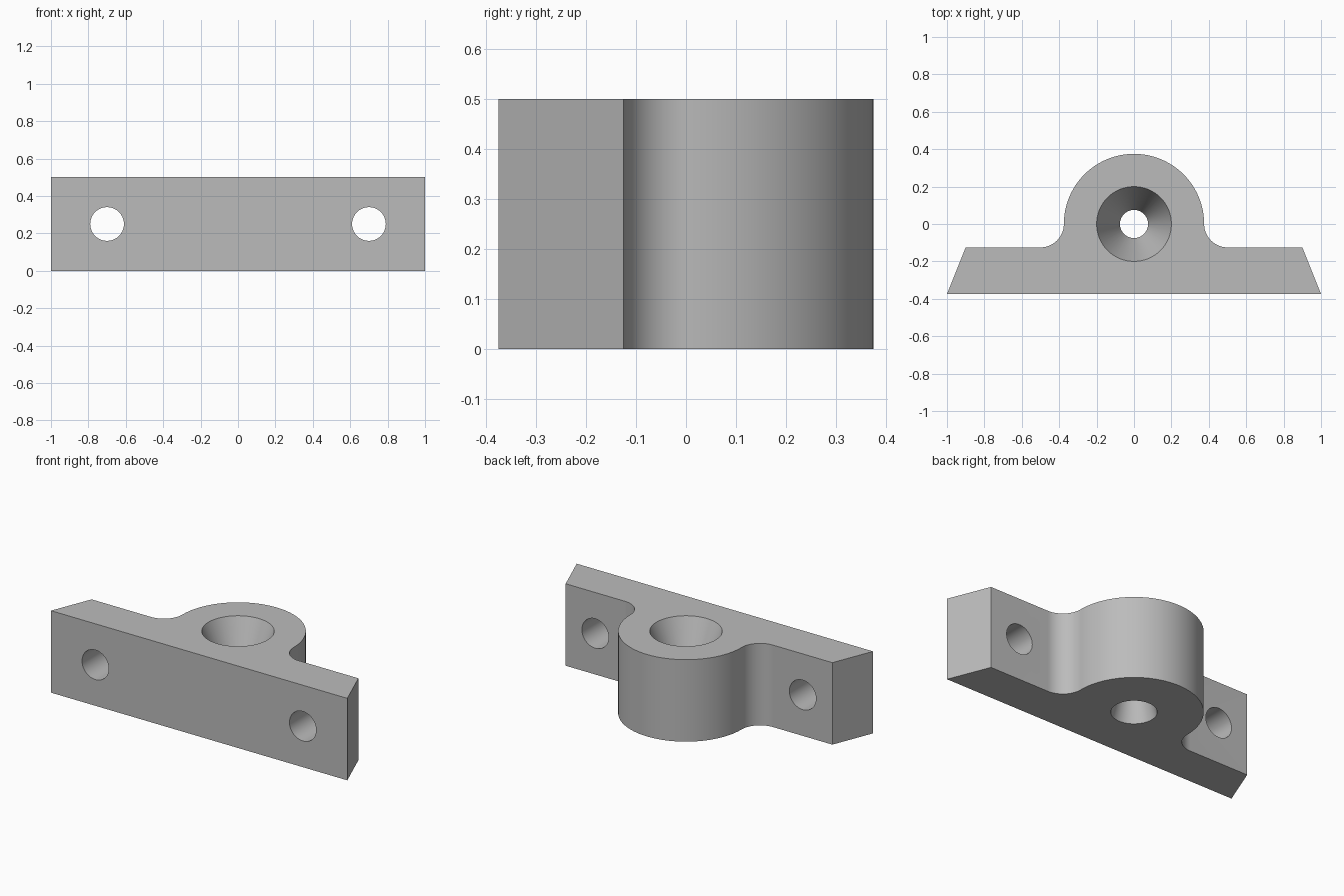
import bpy, bmesh, math
from mathutils import Matrix

if "Cube" in bpy.data.objects:
    bpy.data.objects.remove(bpy.data.objects["Cube"])

HEIGHT = 0.5
BOSS_R = 0.375
FILLET_R = 0.125

grey = bpy.data.materials.new("plain_grey")
grey.use_nodes = True
colour = (0.5, 0.5, 0.5, 1)
grey.diffuse_color = colour
grey.node_tree.nodes["Principled BSDF"].inputs["Base Color"].default_value = colour


def make_object(name, bm):
    bmesh.ops.recalc_face_normals(bm, faces=bm.faces)
    mesh = bpy.data.meshes.new(name)
    bm.to_mesh(mesh)
    bm.free()
    mesh.materials.append(grey)
    obj = bpy.data.objects.new(name, mesh)
    bpy.context.collection.objects.link(obj)
    return obj


def arc(cx, cy, r, start, end, steps):
    angles = [math.radians(start + (end - start) * i / steps) for i in range(steps + 1)]
    return [(cx + r * math.cos(a), cy + r * math.sin(a)) for a in angles]


def frustum(bm, r_low, r_high, z_low, z_high):
    bmesh.ops.create_cone(bm, cap_ends=True, segments=96, radius1=r_low, radius2=r_high,
                          depth=z_high - z_low,
                          matrix=Matrix.Translation((0, 0, (z_low + z_high) / 2)))


# Plan outline: tapered foot, fillet and round boss, mirrored about x = 0
half = [(1, -BOSS_R), (0.9, -FILLET_R)]
half += arc(BOSS_R + FILLET_R, 0, FILLET_R, 270, 180, 20)
half += arc(0, 0, BOSS_R, 0, 90, 36)[1:]
outline = half + [(-x, y) for x, y in reversed(half[:-1])]

bm = bmesh.new()
base = bm.faces.new([bm.verts.new((x, y, 0)) for x, y in outline])
extruded = bmesh.ops.extrude_face_region(bm, geom=[base])
top = [v for v in extruded["geom"] if isinstance(v, bmesh.types.BMVert)]
bmesh.ops.translate(bm, verts=top, vec=(0, 0, HEIGHT))
bracket = make_object("mounting_bracket", bm)

# Boss bore: a funnel from each end meeting in a narrow throat
cutters = []
THROAT_Z, THROAT_R, OVER = 0.2, 0.075, 0.05
for name, mouth_r, mouth_z in (("upper_bore", 0.2, HEIGHT), ("lower_bore", 0.125, 0)):
    slope = (mouth_r - THROAT_R) / abs(mouth_z - THROAT_Z)
    bm = bmesh.new()
    if mouth_z > THROAT_Z:
        frustum(bm, THROAT_R, mouth_r + slope * OVER, THROAT_Z, mouth_z + OVER)
    else:
        frustum(bm, mouth_r + slope * OVER, THROAT_R, mouth_z - OVER, THROAT_Z + 0.0005)
    cutters.append(make_object(name, bm))

# Two bolt holes through the foot, front to back
for side, x in (("left", 0.7), ("right", -0.7)):
    bm = bmesh.new()
    frustum(bm, 0.09, 0.09, -0.5, 0.5)
    bm.transform(Matrix.Translation((x, -0.25, HEIGHT / 2)) @ Matrix.Rotation(math.pi / 2, 4, "X"))
    cutters.append(make_object(side + "_bolt_hole", bm))

bpy.ops.object.select_all(action="DESELECT")
bracket.select_set(True)
bpy.context.view_layer.objects.active = bracket
for cutter in cutters:
    cutter.hide_render = True
    mod = bracket.modifiers.new(cutter.name, "BOOLEAN")
    mod.operation = "DIFFERENCE"
    mod.solver = "EXACT"
    mod.object = cutter
    bpy.ops.object.modifier_apply(modifier=mod.name)
for cutter in cutters:
    bpy.data.objects.remove(cutter)

bpy.ops.object.shade_smooth_by_angle(angle=math.radians(20))
